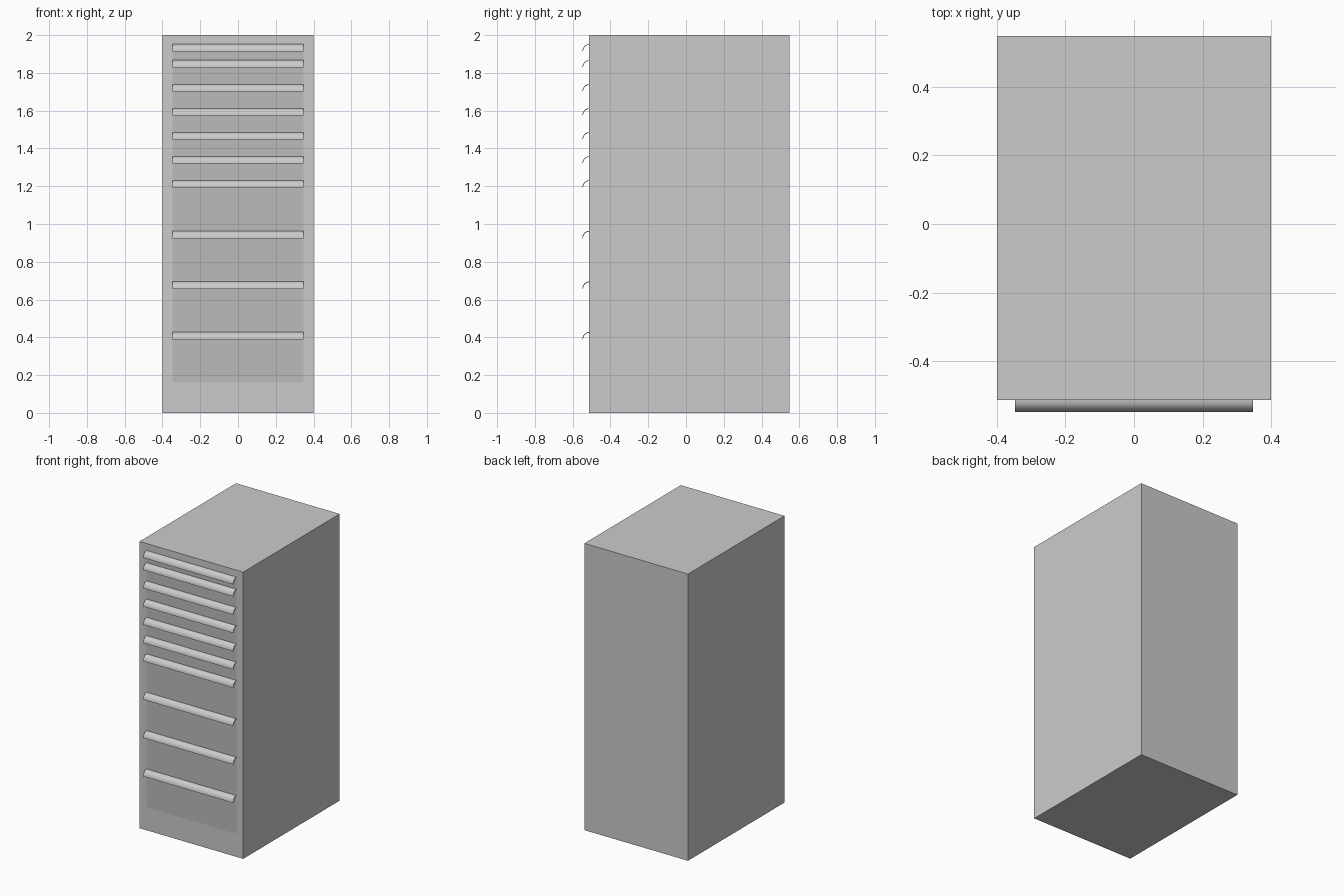
import bpy, bmesh, math
from mathutils import Vector

if "Cube" in bpy.data.objects:
    bpy.data.objects.remove(bpy.data.objects["Cube"])

FRONT, BACK, HALF_W, HEIGHT = -0.514, 0.549, 0.4, 2.0
DRAWER_HALF = 0.347

# Drawer boundaries from top down: one shallow, five medium, four deep
bounds = [1.952]
for h in [0.085] + [0.1272] * 5 + [0.2678] * 4:
    bounds.append(bounds[-1] - h)


def material(name, v):
    m = bpy.data.materials.new(name)
    m.diffuse_color = (v, v, v, 1)
    m.use_nodes = True
    m.node_tree.nodes["Principled BSDF"].inputs["Base Color"].default_value = m.diffuse_color
    return m


def add_object(name, bm):
    bmesh.ops.recalc_face_normals(bm, faces=bm.faces)
    mesh = bpy.data.meshes.new(name)
    bm.to_mesh(mesh)
    bm.free()
    ob = bpy.data.objects.new(name, mesh)
    bpy.context.collection.objects.link(ob)
    return ob


# Cabinet body with flush drawer fronts cut into its front face
bm = bmesh.new()
bmesh.ops.create_cube(bm, size=1)
bmesh.ops.scale(bm, vec=(2 * HALF_W, BACK - FRONT, HEIGHT), verts=bm.verts)
bmesh.ops.translate(bm, vec=(0, (FRONT + BACK) / 2, HEIGHT / 2), verts=bm.verts)
cuts = [((x, 0, 0), (1, 0, 0)) for x in (-DRAWER_HALF, DRAWER_HALF)]
cuts += [((0, 0, z), (0, 0, 1)) for z in bounds]
for co, no in cuts:
    bmesh.ops.bisect_plane(bm, geom=bm.verts[:] + bm.edges[:] + bm.faces[:],
                           plane_co=co, plane_no=no)
for f in bm.faces:
    c = f.calc_center_median()
    if (abs(c.y - FRONT) < 1e-4 and abs(c.x) < DRAWER_HALF
            and bounds[-1] < c.z < bounds[0]):
        f.material_index = 1
cabinet = add_object("cabinet", bm)
cabinet.data.materials.append(None)
cabinet.data.materials.append(material("drawer_grey", 0.5))


# Handles: thin quarter-round pulls along the top of each drawer
def handle(name, top, depth=0.035, height=0.039, thick=0.004, steps=8):
    bm = bmesh.new()
    angles = [math.pi / 2 * i / steps for i in range(steps + 1)]

    def arc(d, h, seq):
        return [(FRONT - d * math.sin(a), top - height + h * math.cos(a)) for a in seq]

    profile = arc(depth, height, angles)
    profile += arc(depth - thick, height - thick, reversed(angles))
    face = bm.faces.new([bm.verts.new((-DRAWER_HALF, y, z)) for y, z in profile])
    ext = bmesh.ops.extrude_face_region(bm, geom=[face], use_keep_orig=True)
    verts = [g for g in ext["geom"] if isinstance(g, bmesh.types.BMVert)]
    bmesh.ops.translate(bm, vec=Vector((2 * DRAWER_HALF, 0, 0)), verts=verts)
    ob = add_object(name, bm)
    ob.data.materials.append(handle_mat)
    bpy.ops.object.select_all(action='DESELECT')
    ob.select_set(True)
    bpy.context.view_layer.objects.active = ob
    bpy.ops.object.shade_smooth_by_angle(angle=math.radians(35))


handle_mat = material("handle_grey", 0.9)
for i, z in enumerate(bounds[:-1]):
    handle(f"drawer_handle_{i + 1}", z)
